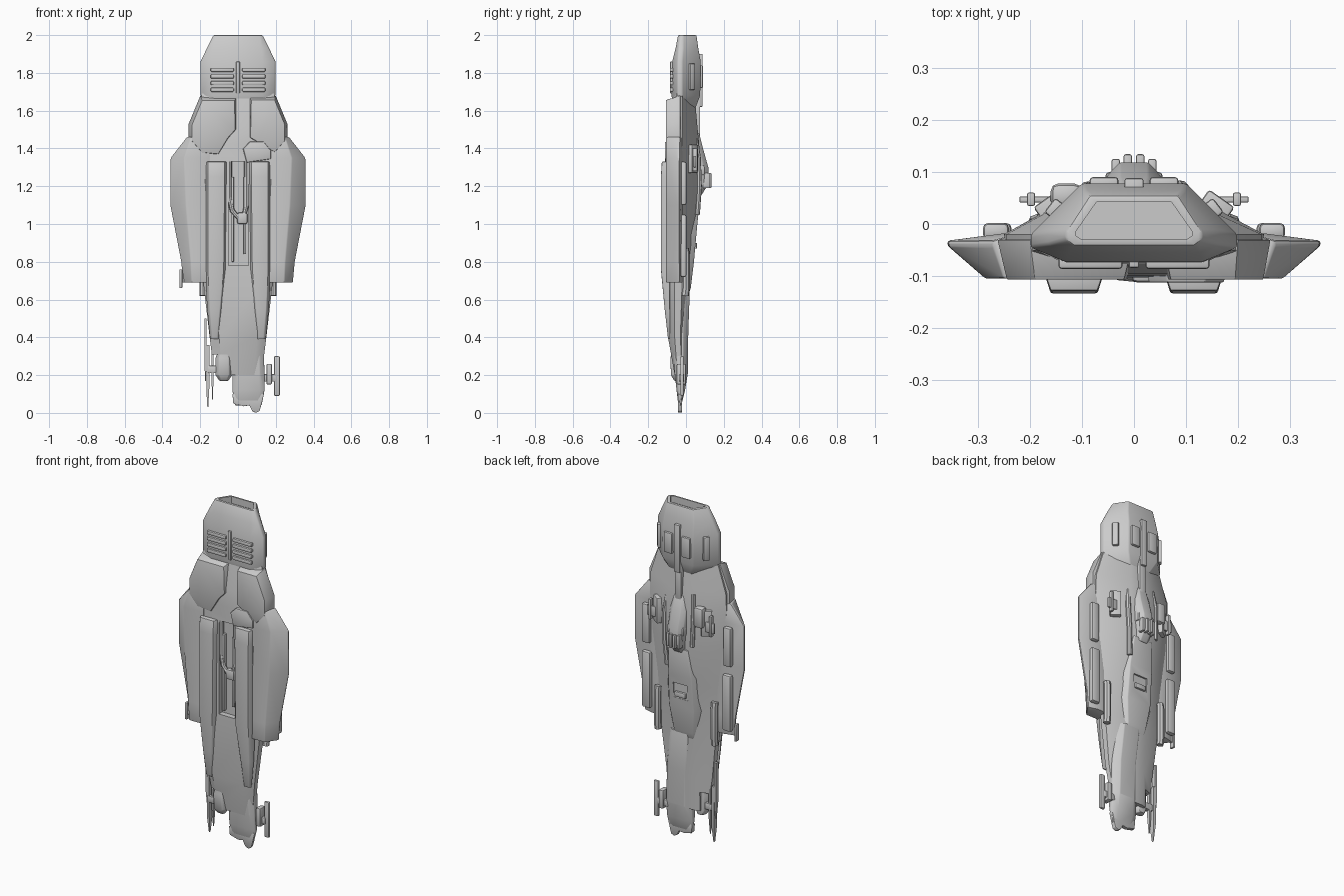
import bpy, bmesh
from math import radians
from mathutils import Vector, Matrix


def obj_from(bm, name, bevel=0):
    bmesh.ops.recalc_face_normals(bm, faces=bm.faces)
    me = bpy.data.meshes.new(name)
    bm.to_mesh(me)
    bm.free()
    ob = bpy.data.objects.new(name, me)
    bpy.context.collection.objects.link(ob)
    if bevel:
        m = ob.modifiers.new("bevel", 'BEVEL')
        m.width, m.segments = bevel, 2
        m.limit_method = 'ANGLE'
    return ob


def mirror(ob):
    m = ob.modifiers.new("mirror", 'MIRROR')
    m.use_axis[0] = True
    return ob


def loft(name, rings, bevel=0):
    """Bridge rings of (x, y, z) points and cap both ends."""
    bm = bmesh.new()
    rows = [[bm.verts.new(p) for p in r] for r in rings]
    n = len(rows[0])
    for a, b in zip(rows, rows[1:]):
        for i in range(n):
            j = (i + 1) % n
            bm.faces.new((a[i], a[j], b[j], b[i]))
    bm.faces.new(rows[0])
    bm.faces.new(rows[-1])
    return obj_from(bm, name, bevel)


def hull_ring(z, bx, by, sx, s1, s2, tx, ty, cx=0):
    half = [(bx, by), (sx, s1), (sx, s2), (tx, ty)]
    return ([(cx + x, y, z) for x, y in half] +
            [(cx - x, y, z) for x, y in reversed(half)])


def box(name, x, y, z, bevel=0.004, rot=0, axis='X'):
    """Box from (min, max) ranges, optionally turned about its centre."""
    c = Vector((sum(x) / 2, sum(y) / 2, sum(z) / 2))
    bm = bmesh.new()
    bmesh.ops.create_cube(bm, size=1)
    bmesh.ops.scale(bm, vec=(x[1] - x[0], y[1] - y[0], z[1] - z[0]), verts=bm.verts)
    bmesh.ops.transform(bm, matrix=Matrix.Translation(c) @ Matrix.Rotation(radians(rot), 4, axis), verts=bm.verts)
    return obj_from(bm, name, bevel)


def plate(name, outline, y0, y1, inset=0.0, bevel=0.003):
    """Front-view outline extruded from y0 to y1, shrunk toward y1."""
    cx = sum(p[0] for p in outline) / len(outline)
    cz = sum(p[1] for p in outline) / len(outline)
    k = 1 - inset
    return loft(name, [[(x, y0, z) for x, z in outline],
                       [(cx + (x - cx) * k, y1, cz + (z - cz) * k) for x, z in outline]], bevel)


def pipe(name, pts, r):
    cu = bpy.data.curves.new(name, 'CURVE')
    cu.dimensions, cu.bevel_depth, cu.bevel_resolution, cu.use_fill_caps = '3D', r, 2, True
    sp = cu.splines.new('POLY')
    sp.points.add(len(pts) - 1)
    for p, q in zip(sp.points, pts):
        p.co = (*q, 1)
    ob = bpy.data.objects.new(name, cu)
    bpy.context.collection.objects.link(ob)
    return ob


cutters = []


def cut(target, cutter):
    cutter.hide_render = True
    cutters.append(cutter)
    m = target.modifiers.new("cut", 'BOOLEAN')
    m.operation, m.object = 'DIFFERENCE', cutter


# Main hull
hull = loft("main_hull", [hull_ring(*s) for s in [
    (.20, .085, -.06, .125, -.045, -.02, .06, 0),
    (.40, .10, -.095, .15, -.06, -.03, .065, .008),
    (.70, .14, -.107, .185, -.06, -.02, .07, .015),
    (.95, .16, -.107, .20, -.06, -.02, .07, .04),
    (1.2, .17, -.107, .235, -.06, -.02, .08, .075),
    (1.42, .19, -.10, .25, -.07, -.02, .08, .07),
    (1.52, .18, -.095, .245, -.07, -.02, .07, .06),
    (1.69, .12, -.07, .19, -.05, -.02, .06, .045)]])
cut(hull, box("belly_channel_cutter", (-.05, .055), (-.2, -.075), (.78, 1.33), 0))
cut(hull, box("nose_notch_cutter", (-.2, -.085), (-.2, .1), (.1, .31), 0))

# Engine block at the tail with recessed exhaust
tail = loft("engine_block", [hull_ring(*s) for s in [
    (1.60, .11, -.06, .15, -.04, -.02, .06, .045),
    (1.68, .13, -.077, .198, -.045, -.02, .10, .075),
    (1.86, .13, -.073, .198, -.045, -.02, .10, .078),
    (1.93, .125, -.055, .165, -.04, -.015, .095, .065),
    (2.0, .115, -.042, .13, -.03, -.015, .085, .055)]], .006)
cut(tail, loft("exhaust_cutter", [hull_ring(z, .10, -.03, .112, -.022, -.015, .072, .042) for z in (1.96, 2.1)]))
mirror(box("engine_vent_frame", (.03, .085), (.06, .09), (1.72, 1.84), .006))
mirror(box("engine_side_panel", (.135, .165), (.01, .045), (1.71, 1.85), .006, 38, 'Z'))
box("engine_spine", (-.018, .018), (.05, .088), (1.62, 1.9))

# Grille slats on the belly side of the engine
for i in range(4):
    z = 1.70 + i * .035
    mirror(box("grille_slat", (.022, .145), (-.086, -.06), (z, z + .022), .006))
box("grille_post", (-.01, .01), (-.084, -.06), (1.69, 1.86))

# Chest armour plates, left and right differing at the middle
plate("chest_plate_left", [(0, 1.68), (-.2, 1.68), (-.262, 1.53), (-.262, 1.43), (-.2, 1.36),
                           (-.1, 1.35), (-.04, 1.45), (.005, 1.50)], -.03, -.107, .14)
plate("chest_plate_right", [(.055, 1.68), (.2, 1.68), (.262, 1.53), (.262, 1.43), (.2, 1.36),
                            (.1, 1.42), (.05, 1.45)], -.03, -.107, .14)
plate("chest_lock", [(.02, 1.40), (.06, 1.44), (.14, 1.44), (.18, 1.39), (.18, 1.34), (.04, 1.32)], -.07, -.112, .1)

# Side pods
pod = [(1.46, .27, .25, .22), (1.35, .356, .285, .25), (1.10, .358, .275, .25),
       (.80, .30, .25, .24), (.69, .29, .245, .235)]
mirror(loft("side_pod", [[(.15, -.105, z), (b, -.105, z), (e, -.042, z), (e, -.032, z),
                          (t, -.018, z), (.15, -.018, z)] for z, e, b, t in pod], .005))
mirror(box("pod_rail", (.235, .29), (-.03, .002), (.72, 1.05), .01))
mirror(box("pod_upper_cap", (.24, .29), (-.03, .002), (1.1, 1.33), .01))
box("pod_fin_left", (-.31, -.295), (-.055, -.025), (.66, .76), .005)
box("pod_fin_mount", (-.3, -.28), (-.048, -.032), (.69, .74))

# Belly ducts
mirror(loft("belly_duct", [[(a, -.085, z), (a + .015, y, z), (b - .015, y, z), (b, -.085, z)]
            for z, a, b, y in [(1.33, .055, .175, -.128), (1.25, .055, .175, -.133), (.76, .06, .175, -.133),
                               (.55, .08, .165, -.113), (.39, .095, .15, -.095)]], .004))
box("channel_rail_left", (-.035, -.022), (-.1, -.07), (.8, 1.25), .003)
box("channel_rail_right", (.03, .043), (-.1, -.07), (.84, 1.25), .003)

# Hook-shaped feed pipe in the belly channel
pipe("feed_pipe", [(-.045, -.09, 1.33), (-.045, -.09, 1.14), (-.03, -.095, 1.07), (0, -.098, 1.035), (.03, -.095, 1.04),
                   (.045, -.09, 1.10), (.045, -.09, 1.33)], .013)
box("feed_joint", (-.005, .05), (-.112, -.08), (1.0, 1.06), .01)

# Cockpit dome on the back with small crown blocks
def dome_ring(z, w, y):
    return [(w, .05, z), (w * .85, y * .8, z), (w * .45, y, z), (-w * .45, y, z), (-w * .85, y * .8, z), (-w, .05, z)]
loft("dorsal_dome", [dome_ring(*s) for s in [(1.48, .045, .07), (1.40, .06, .09), (1.30, .06, .118),
                                             (1.21, .05, .118), (1.15, .045, .08)]], .004)
for x in (-.035, -.012, .012, .035):
    box("dome_sensor", (x - .008, x + .008), (.09, .134 if abs(x) < .03 else .125), (1.19, 1.27))
box("dome_collar", (-.055, .055), (.04, .1), (1.26, 1.31), .008)
box("dorsal_keel", (-.02, .02), (.03, .075), (1.44, 1.66))

# Shoulder blocks and winglets
mirror(box("shoulder_block", (.12, .18), (-.01, .055), (1.27, 1.42), .006, -35, 'Z'))
mirror(box("winglet", (.15, .22), (.041, .053), (1.30, 1.36), .003))
mirror(box("winglet_tip", (.19, .205), (.035, .06), (1.28, 1.40), .003))
box("shoulder_tank_left", (-.16, -.10), (.03, .078), (1.32, 1.44), .015)
pipe("dorsal_conduit", [(.085, .05, 1.45), (.095, .065, 1.35), (.09, .07, 1.2), (.08, .06, 1.05)], .014)
pipe("dorsal_conduit", [(-.085, .05, 1.5), (-.095, .065, 1.4), (-.09, .07, 1.2)], .012)

# Raised back armour wedge with an inset hatch
wedge = loft("back_wedge", [[(-w, -.02, z), (-w * .6, y, z), (w * .6, y, z), (w, -.02, z)]
             for z, w, y in [(1.17, .10, .078), (1.0, .125, .06), (.80, .13, .042), (.66, .10, .025), (.6, .09, .005)]], .004)
cut(wedge, box("hatch_cutter", (-.045, .045), (.046, .12), (.86, .95), 0))
box("hatch_block", (-.035, .035), (.03, .058), (.87, .9))
mirror(pipe("flank_cylinder", [(.185, -.005, .62), (.185, 0, .66), (.185, 0, .84), (.185, -.005, .87)], .02))

# Nose: long right prow and dorsal spar
loft("prow", [hull_ring(*s) for s in [
    (.04, .045, -.038, .07, -.035, -.028, .04, -.025, .055),
    (.12, .06, -.05, .085, -.04, -.02, .05, -.005, .055),
    (.21, .06, -.06, .085, -.045, -.015, .05, .01, .055),
    (.42, .06, -.07, .085, -.05, -.015, .05, .012, .05),
    (.65, .06, -.05, .08, -.04, -.01, .05, .02, .03)]], .004)
plate("prow_teeth", [(-.03, .1), (-.025, .05), (.03, .035), (.06, .04), (.075, .01), (.095, 0), (.115, .01),
                     (.138, .1)], -.042, -.02, .05, .002)

# Sensor turret and antennas on the left of the nose
loft("nose_turret", [[(x, y, z) for x, y in ((-.075 - w, -.05), (-.075 - w * .6, -.05 - d), (-.075 + w * .6, -.05 - d),
     (-.075 + w, -.05), (-.075 + w * .6, -.02), (-.075 - w * .6, -.02))]
     for z, w, d in [(.17, .025, .012), (.2, .045, .03), (.29, .045, .032), (.33, .03, .025), (.38, .03, .03)]], .004)
box("turret_arm", (-.16, -.03), (-.055, -.025), (.21, .25), .006)
for x, lo, hi, w in [(-.16, .03, .36, .008), (-.135, .07, .34, .005), (-.172, .17, .5, .006)]:
    loft("antenna", [[(x + a * s, -.035 + b * s, z) for a, b in ((-1, -2), (1, -2), (1, 2), (-1, 2))]
                     for z, s in [(lo, w * .3), (lo + .1, w), (hi, w)]])

# Outrigger fin on the right of the nose
box("outrigger_fin", (.19, .222), (-.03, -.012), (.09, .30), .007)
box("outrigger_strut", (.12, .20), (-.035, -.01), (.165, .205), .006)
box("outrigger_hub", (.15, .18), (-.05, .0), (.15, .26), .008)

# Bake modifiers, remove cutters, shade
bpy.ops.object.select_all(action='SELECT')
bpy.context.view_layer.objects.active = hull
bpy.ops.object.convert(target='MESH')
for c in cutters:
    bpy.data.objects.remove(c, do_unlink=True)
bpy.ops.object.select_all(action='SELECT')
bpy.context.view_layer.objects.active = hull
bpy.ops.object.shade_smooth_by_angle(angle=radians(30))
